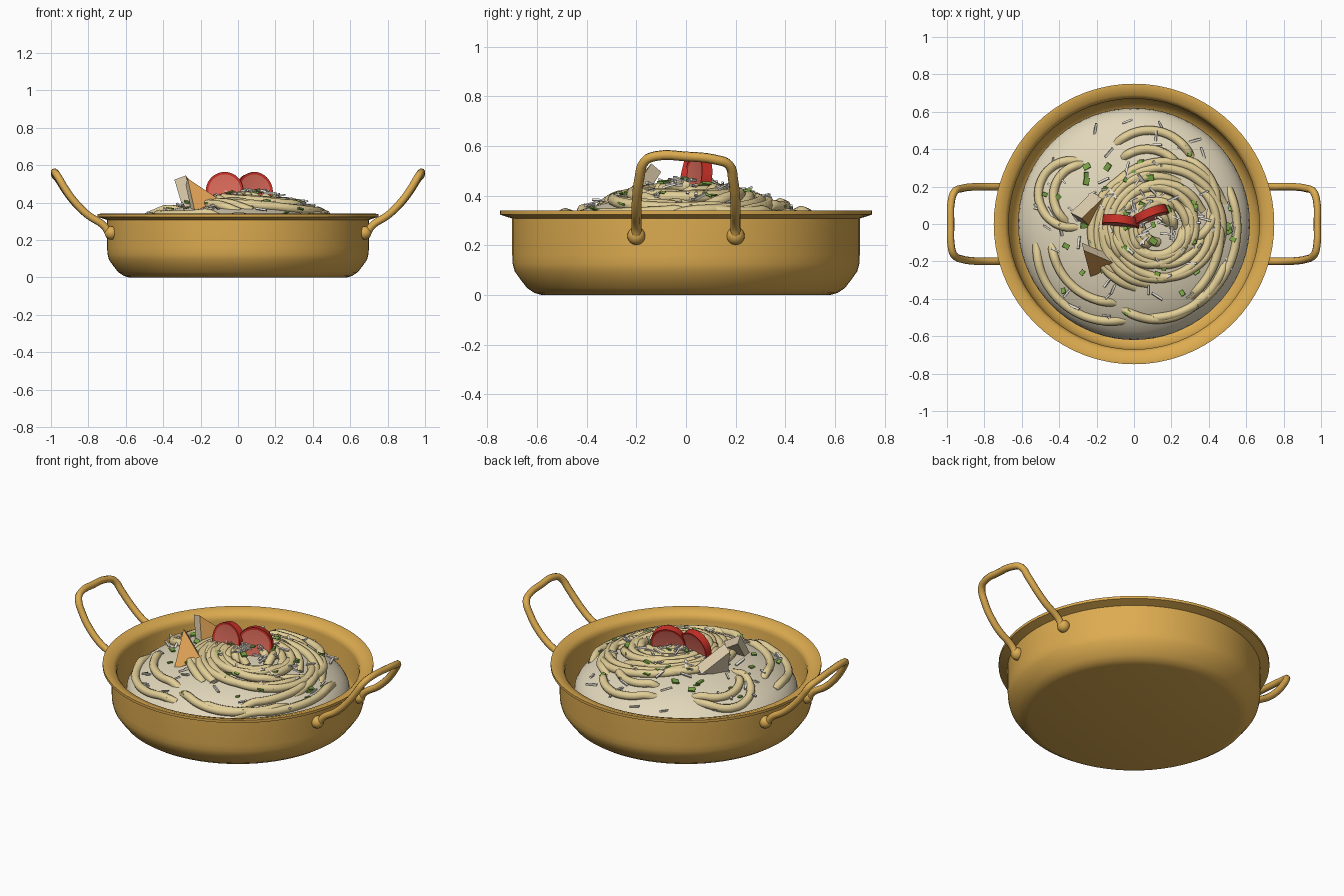
import bpy, bmesh, math, random
from mathutils import Vector, Matrix, Euler

if "Cube" in bpy.data.objects:
    bpy.data.objects.remove(bpy.data.objects["Cube"])

random.seed(7)


def material(name, r, g, b):
    m = bpy.data.materials.new(name)
    m.diffuse_color = (r, g, b, 1)
    m.use_nodes = True
    m.node_tree.nodes["Principled BSDF"].inputs["Base Color"].default_value = m.diffuse_color
    return m


GOLD = material("brass", 0.72, 0.41, 0.08)
SAUCE = material("cream_sauce", 0.76, 0.68, 0.50)
PASTA = material("pasta", 0.76, 0.62, 0.31)
RED = material("tomato_skin", 0.58, 0.03, 0.02)
FLESH = material("tomato_flesh", 0.68, 0.14, 0.10)
TOAST = material("toast", 0.72, 0.35, 0.09)
CRUMB = material("crumb", 0.74, 0.62, 0.42)
CHEESE = material("cheese", 0.80, 0.76, 0.68)
HERB = material("herb", 0.19, 0.38, 0.06)


def finish(bm, name, mats, smooth=None):
    bmesh.ops.recalc_face_normals(bm, faces=bm.faces)
    me = bpy.data.meshes.new(name)
    bm.to_mesh(me)
    bm.free()
    ob = bpy.data.objects.new(name, me)
    bpy.context.collection.objects.link(ob)
    for m in mats:
        me.materials.append(m)
    if smooth:
        select(ob)
        bpy.ops.object.shade_smooth_by_angle(angle=math.radians(smooth))
    return ob


def select(ob):
    bpy.ops.object.select_all(action='DESELECT')
    ob.select_set(True)
    bpy.context.view_layer.objects.active = ob


def lathe(name, profile, mat, steps=72):
    bm = bmesh.new()
    vs = [bm.verts.new((r, 0, z)) for r, z in profile]
    es = [bm.edges.new(p) for p in zip(vs, vs[1:])]
    bmesh.ops.spin(bm, geom=vs + es, cent=(0, 0, 0), axis=(0, 0, 1),
                   angle=math.tau, steps=steps, use_merge=False)
    bmesh.ops.remove_doubles(bm, verts=bm.verts, dist=1e-4)
    return finish(bm, name, [mat], 35)


def tubes(name, paths, radius, mat, res=4):
    cu = bpy.data.curves.new(name, 'CURVE')
    cu.dimensions = '3D'
    cu.bevel_depth = radius
    cu.bevel_resolution = 2
    cu.use_fill_caps = True
    cu.resolution_u = res
    for pts in paths:
        s = cu.splines.new('BEZIER')
        s.bezier_points.add(len(pts) - 1)
        for bp, p in zip(s.bezier_points, pts):
            bp.co = p
            bp.handle_left_type = bp.handle_right_type = 'AUTO'
    cu.materials.append(mat)
    ob = bpy.data.objects.new(name, cu)
    bpy.context.collection.objects.link(ob)
    select(ob)
    bpy.ops.object.convert(target='MESH')
    bpy.ops.object.shade_smooth_by_angle(angle=math.radians(60))
    return bpy.context.view_layer.objects.active


# pan: one closed turned profile
lathe("pan", [(0, 0), (.58, 0), (.61, .008), (.64, .028), (.665, .06), (.69, .095),
              (.698, .125), (.70, .16), (.70, .308), (.75, .324), (.75, .34), (.735, .341),
              (.69, .326), (.675, .31), (.67, .29), (.67, .14), (.655, .09), (.62, .05),
              (.57, .035), (0, .035)], GOLD)

# handles with round mounts
HALF = [(.69, -.2, .235), (.715, -.2, .275), (.80, -.2, .332), (.865, -.197, .395),
        (.92, -.188, .468), (.963, -.165, .54), (.977, -.12, .56), (.98, 0, .558),
        (.977, .12, .545), (.96, .172, .525), (.92, .19, .462), (.865, .198, .392),
        (.80, .2, .332), (.715, .2, .275), (.69, .2, .235)]
for side, sx in (("right", 1), ("left", -1)):
    tubes(side + "_handle", [[(x * sx, y, z) for x, y, z in HALF]], .02, GOLD)
    bm = bmesh.new()
    for y in (-.2, .2):
        bmesh.ops.create_uvsphere(bm, u_segments=20, v_segments=12, radius=.036,
                                  matrix=Matrix.Translation((.677 * sx, y, .238)))
    finish(bm, side + "_handle_mounts", [GOLD], 60)

# mound of sauce
MID, RISE, RAD = .175, .23, .62
arc = [math.pi / 2 - i * math.pi / 24 for i in range(25)]
lathe("sauce_mound", [(RAD * abs(math.cos(a)) if 0 < i < 24 else 0,
                       MID + (RISE if a > 0 else .12) * math.sin(a))
                      for i, a in enumerate(arc)], SAUCE)


def dome(x, y):
    return MID + RISE * math.sqrt(max(0, 1 - (x * x + y * y) / RAD ** 2))


def noodle(cx, cy, r, a0, a1, lift=.008, n=9):
    pts = []
    for i in range(n):
        a = math.radians(a0 + (a1 - a0) * i / (n - 1))
        x, y = cx + r * math.cos(a), cy + r * math.sin(a)
        dip = .03 if i in (0, n - 1) else 0
        pts.append((x, y, dome(x, y) + lift - dip))
    return pts


# loose strands around the edge of the mound
tubes("outer_noodles", [noodle(*a) for a in (
    (.08, .25, .25, 25, 135), (.07, .2, .2, 35, 130), (-.33, .16, .18, 80, 280),
    (-.26, .15, .17, 95, 235), (-.12, -.12, .40, 178, 280), (-.1, -.08, .34, 185, 270),
    (.05, -.02, .50, -60, 25), (.1, -.1, .40, -95, -15), (.12, -.2, .31, -125, -30),
    (.2, .12, .24, -60, 70), (.02, -.05, .44, -50, 10))], .024, PASTA)

# coiled nest in the middle
nest = []
for i in range(24):
    r = .07 + .27 * (i / 23)
    a0 = random.uniform(0, 360)
    nest.append(noodle(.13 + random.uniform(-.04, .04), -.03 + random.uniform(-.04, .04), r, a0,
                       a0 + random.uniform(120, 230),
                       .008 + .04 * (1 - i / 23) * random.uniform(.4, 1)))
tubes("noodle_nest", nest, .024, PASTA)


# tomato slices standing on the nest
for name, loc, turn in (("tomato_slice_left", (-.07, .01, .462), -7),
                        ("tomato_slice_right", (.085, .045, .462), 22)):
    bm = bmesh.new()
    rot = Euler((math.radians(80), 0, math.radians(turn))).to_matrix().to_4x4()
    bmesh.ops.create_cone(bm, cap_ends=True, segments=40, radius1=.1, radius2=.1, depth=.045,
                          matrix=Matrix.Translation(loc) @ rot)
    caps = [f for f in bm.faces if len(f.verts) > 4]
    bmesh.ops.inset_individual(bm, faces=caps, thickness=.013, depth=-.003)
    for f in caps:
        f.material_index = 1
    finish(bm, name, [RED, FLESH], 35)

# toast triangles: browned front face, pale crumb behind
for name, tri, back in (
        ("toast_rear", [(-.28, .03, .545), (-.165, .14, .42), (-.23, -.02, .375)], (-.06, .03, -.022)),
        ("toast_front", [(-.27, -.14, .53), (-.105, -.21, .42), (-.23, -.29, .35)], (-.01, .04, -.034))):
    bm = bmesh.new()
    a = [bm.verts.new(p) for p in tri]
    b = [bm.verts.new(Vector(p) + Vector(back)) for p in tri]
    bm.faces.new(a).material_index = 1
    bm.faces.new(b)
    for i in range(3):
        j = (i + 1) % 3
        bm.faces.new((a[i], a[j], b[j], b[i]))
    finish(bm, name, [CRUMB, TOAST])


# scattered toppings: small boxes resting on the food
def scatter(name, count, size, mat):
    bm = bmesh.new()
    for _ in range(count):
        r, a = .56 * random.random() ** .75, random.uniform(0, math.tau)
        x, y = r * math.cos(a), r * math.sin(a)
        pile = .055 * max(0, 1 - math.hypot(x - .1, y) / .4)
        rot = Euler((random.uniform(-.4, .4), random.uniform(-.4, .4), random.uniform(0, 6.28)))
        scale = Vector(size) * random.uniform(.75, 1.2)
        bmesh.ops.create_cube(bm, size=1, matrix=Matrix.LocRotScale(
            Vector((x, y, dome(x, y) + pile + .014)), rot, scale))
    finish(bm, name, [mat])


scatter("cheese_shreds", 110, (.06, .011, .009), CHEESE)
scatter("chopped_herbs", 45, (.034, .026, .008), HERB)
